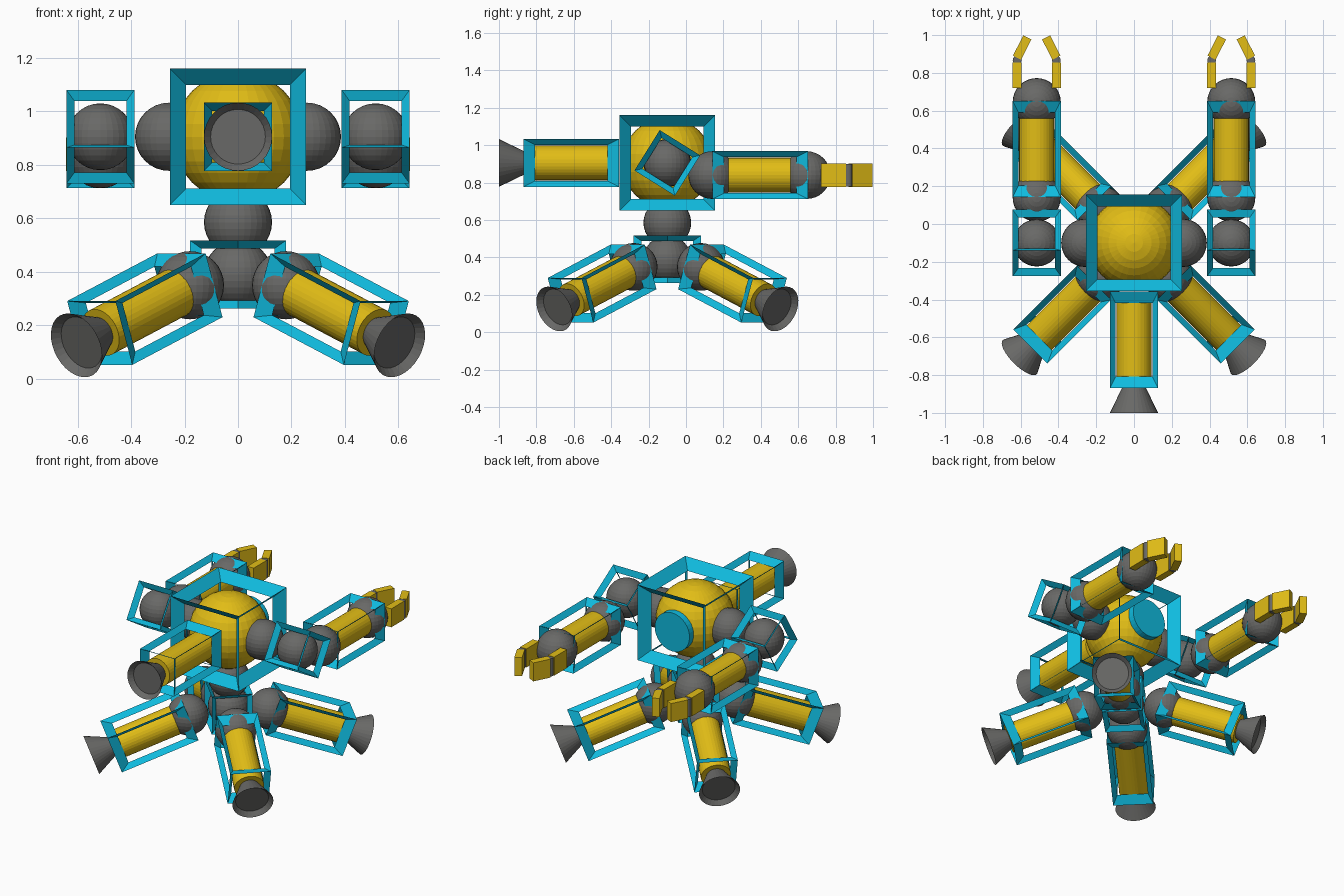
import bpy, bmesh
from math import radians, cos, sin, pi
from mathutils import Matrix, Vector

if "Cube" in bpy.data.objects:
    bpy.data.objects.remove(bpy.data.objects["Cube"], do_unlink=True)


def material(name, rgb):
    m = bpy.data.materials.new(name)
    m.use_nodes = True
    m.diffuse_color = (*rgb, 1)
    bsdf = next(n for n in m.node_tree.nodes if n.type == 'BSDF_PRINCIPLED')
    bsdf.inputs["Base Color"].default_value = (*rgb, 1)
    return m


CYAN = material("cyan", (0.005, 0.5, 0.74))
YELLOW = material("yellow", (0.76, 0.51, 0.008))
GREY = material("dark grey", (0.14, 0.14, 0.135))

UNIT = 0.255          # width of every limb
JOINT = UNIT / 2      # joint radius
HUB_Y = -0.1
CHEST = Vector((0, HUB_Y, 0.905))


def finish(name, bm, mat, matrix):
    mesh = bpy.data.meshes.new(name)
    bm.to_mesh(mesh)
    bm.free()
    mesh.materials.append(mat)
    obj = bpy.data.objects.new(name, mesh)
    obj.matrix_world = matrix
    bpy.context.collection.objects.link(obj)
    return obj


def ball(name, centre, radius, mat=GREY):
    bm = bmesh.new()
    bmesh.ops.create_uvsphere(bm, u_segments=32, v_segments=16, radius=radius)
    return finish(name, bm, mat, Matrix.Translation(centre))


def block(name, size, mat, matrix):
    bm = bmesh.new()
    bmesh.ops.create_cube(bm, size=1, matrix=Matrix.Diagonal((*size, 1)))
    return finish(name, bm, mat, matrix)


def cylinder(name, r1, r2, depth, mat, matrix):
    bm = bmesh.new()
    bmesh.ops.create_cone(bm, cap_ends=True, segments=32,
                          radius1=r1, radius2=r2, depth=depth)
    return finish(name, bm, mat, matrix)


def cage(name, size, matrix, inner=0.76):
    """Twelve plates running from the box edges toward its middle."""
    bm = bmesh.new()
    bmesh.ops.create_cube(bm, size=1, matrix=Matrix.Diagonal((*size, 1)))
    box_faces, box_edges = bm.faces[:], bm.edges[:]
    inside = {v: bm.verts.new(v.co * inner) for v in bm.verts[:]}
    for e in box_edges:
        a, b = e.verts
        bm.faces.new((a, b, inside[b], inside[a]))
    bmesh.ops.delete(bm, geom=box_faces, context='FACES_ONLY')
    return finish(name, bm, CYAN, matrix)


def frame_along(centre, direction):
    """Level frame whose z axis follows the limb."""
    z = Vector(direction).normalized()
    x = Vector((0, 0, 1)).cross(z).normalized()
    y = z.cross(x)
    return Matrix.Translation(centre) @ Matrix((x, y, z)).transposed().to_4x4()


def limb(name, frame):
    cage(name + "_cage", (UNIT, UNIT, 2 * UNIT), frame)
    cylinder(name + "_core", 0.093, 0.093, 0.5, YELLOW, frame)


def nozzle(name, frame):
    """Flared cup with a recessed mouth at the end of a limb."""
    bm = bmesh.new()
    bmesh.ops.create_cone(bm, cap_ends=True, segments=32,
                          radius1=0.055, radius2=JOINT, depth=0.15)
    mouth = max(bm.faces, key=lambda f: f.calc_center_median().z)
    bmesh.ops.inset_region(bm, faces=[mouth], thickness=0.025)
    bmesh.ops.translate(bm, verts=mouth.verts[:], vec=(0, 0, -0.03))
    finish(name, bm, GREY, frame @ Matrix.Translation((0, 0, 0.312)))


# Body: caged sphere, rear hatch and neck
ball("body_sphere", CHEST, 0.243, YELLOW)
cage("body_cage", (0.51, 0.51, 0.51), Matrix.Translation(CHEST))
cylinder("rear_hatch", 0.13, 0.13, 0.06, CYAN,
         frame_along(CHEST + Vector((0, 0.218, 0)), (0, 1, 0)))
ball("neck", (0, HUB_Y, 0.585), JOINT)

# Front limb
front = frame_along((0, -0.613, CHEST.z), (0, -1, 0))
limb("front_limb", front)
nozzle("front_nozzle", front)

# Hip hub, turned to face the legs
hub = Vector((0, HUB_Y, 0.39))
ball("hub_sphere", hub, JOINT)
cage("hub_cage", (UNIT,) * 3,
     Matrix.Translation(hub) @ Matrix.Rotation(pi / 4, 4, 'Z'))

# Four sloping legs
slope = radians(20.5)
for i, leg in enumerate(("back_left", "back_right", "front_right", "front_left")):
    a = pi / 4 + i * pi / 2
    out = Vector((cos(a), sin(a), 0))
    axis = out * cos(slope) - Vector((0, 0, sin(slope)))
    centre = Vector((0, HUB_Y, 0.26)) + out * 0.493
    frame = frame_along(centre, axis)
    limb(leg + "_leg", frame)
    nozzle(leg + "_foot", frame)
    ball(leg + "_hip", centre - axis * UNIT, JOINT)

# Arms with two-fingered grippers
for side, s in (("left", 1), ("right", -1)):
    ax, az = s * 0.515, 0.84
    ball(side + "_shoulder", (s * 0.258, HUB_Y, CHEST.z), JOINT)
    upper = Vector((ax, HUB_Y, CHEST.z))
    ball(side + "_upper_arm_sphere", upper, JOINT * 0.98)
    cage(side + "_upper_arm_cage", (UNIT,) * 3,
         Matrix.Translation(upper) @ Matrix.Rotation(radians(-32), 4, 'X'))
    ball(side + "_elbow", (ax, 0.14, az), JOINT)
    limb(side + "_forearm", frame_along((ax, 0.397, az), (0, 1, 0)))
    ball(side + "_wrist", (ax, 0.645, az), JOINT)
    for finger, f in (("outer", s), ("inner", -s)):
        name = side + "_" + finger + "_finger"
        fx = ax + f * 0.104
        block(name + "_base", (0.048, 0.135, 0.125), YELLOW,
              Matrix.Translation((fx, 0.788, az)))
        cylinder(name + "_joint", 0.023, 0.023, 0.12, GREY,
                 Matrix.Translation((fx, 0.867, az)))
        block(name + "_tip", (0.048, 0.12, 0.125), YELLOW,
              Matrix.Translation((fx - f * 0.027, 0.934, az))
              @ Matrix.Rotation(f * radians(27), 4, 'Z'))
